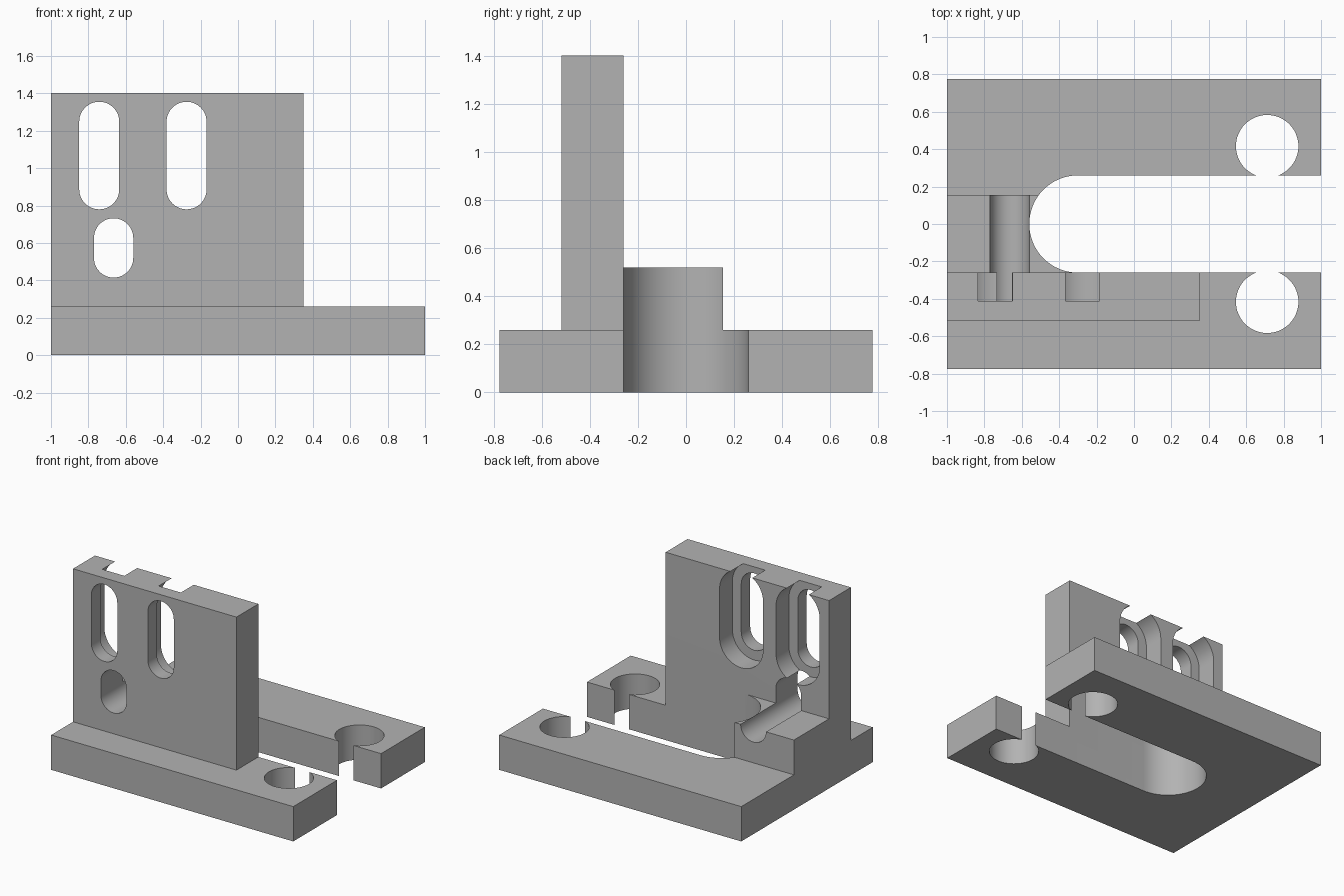
import bpy, bmesh, math
from mathutils import Vector

cube = bpy.data.objects.get("Cube")
if cube:
    bpy.data.objects.remove(cube, do_unlink=True)

grey = bpy.data.materials.new("plain grey")
grey.use_nodes = True
grey.diffuse_color = (0.45, 0.45, 0.45, 1)
grey.node_tree.nodes["Principled BSDF"].inputs["Base Color"].default_value = grey.diffuse_color


def prism(name, outline, low, high, axis):
    """Extrude a flat outline: (x, y) along z, or (x, z) along y."""
    place = (lambda u, v, w: (u, v, w)) if axis == "Z" else (lambda u, v, w: (u, w, v))
    bm = bmesh.new()
    face = bm.faces.new([bm.verts.new(place(u, v, low)) for u, v in outline])
    top = bmesh.ops.extrude_face_region(bm, geom=[face])["geom"]
    verts = [g for g in top if isinstance(g, bmesh.types.BMVert)]
    bmesh.ops.translate(bm, verts=verts, vec=Vector(place(0, 0, high - low)))
    bmesh.ops.recalc_face_normals(bm, faces=bm.faces)
    mesh = bpy.data.meshes.new(name)
    bm.to_mesh(mesh)
    bm.free()
    mesh.materials.append(grey)
    obj = bpy.data.objects.new(name, mesh)
    bpy.context.collection.objects.link(obj)
    return obj


def box(name, x0, x1, y0, y1, z0, z1):
    return prism(name, [(x0, y0), (x1, y0), (x1, y1), (x0, y1)], z0, z1, "Z")


def rounded(start, end, radius, steps=32):
    """Outline of a round-ended slot between two centres (a circle if equal)."""
    a, b = Vector(start), Vector(end)
    heading = math.atan2(b.y - a.y, b.x - a.x)
    points = []
    for centre, turn in ((b, -math.pi / 2), (a, math.pi / 2)):
        count = steps + 1 if a != b else steps
        for i in range(count):
            t = heading + turn + math.pi * i / steps
            points.append((centre.x + radius * math.cos(t), centre.y + radius * math.sin(t)))
    return points


def combine(body, tool, operation):
    mod = body.modifiers.new(tool.name, "BOOLEAN")
    mod.operation, mod.solver, mod.object = operation, "EXACT", tool
    bpy.context.view_layer.objects.active = body
    bpy.ops.object.modifier_apply(modifier=mod.name)
    bpy.data.objects.remove(tool, do_unlink=True)


# Solid body: base plate, upright wall and the support block behind it
bracket = box("slotted_bracket", -1, 1, -0.776, 0.776, 0, 0.26)
combine(bracket, box("upright_wall", -1, 0.35, -0.518, -0.26, 0.1, 1.403), "UNION")
combine(bracket, box("support_block", -1, -0.3, -0.4, 0.155, 0.1, 0.52), "UNION")

# Long open slot through the base and block
combine(bracket, prism("base_slot", rounded((-0.3, 0), (1.5, 0), 0.26), -0.2, 0.8, "Z"), "DIFFERENCE")

# Bolt holes that break into the slot
for y in (-0.416, 0.416):
    hole = prism("bolt_hole", rounded((0.712, y), (0.712, y), 0.167), -0.2, 0.5, "Z")
    combine(bracket, hole, "DIFFERENCE")

# Wall slots with wider recesses at the back that open through the top edge
for x in (-0.742, -0.275):
    ends = (x, 0.887), (x, 1.248)
    combine(bracket, prism("wall_slot", rounded(*ends, 0.107), -0.8, 0, "Y"), "DIFFERENCE")
    combine(bracket, prism("slot_recess", rounded(*ends, 0.18), -0.412, 0, "Y"), "DIFFERENCE")

# Short slot through the wall, continuing as a groove in the block
groove = prism("groove", rounded((-0.665, 0.52), (-0.665, 0.627), 0.105), -0.8, 0.4, "Y")
combine(bracket, groove, "DIFFERENCE")

bpy.ops.object.select_all(action="DESELECT")
bracket.select_set(True)
bpy.context.view_layer.objects.active = bracket
bpy.ops.object.shade_smooth_by_angle(angle=math.radians(25))
